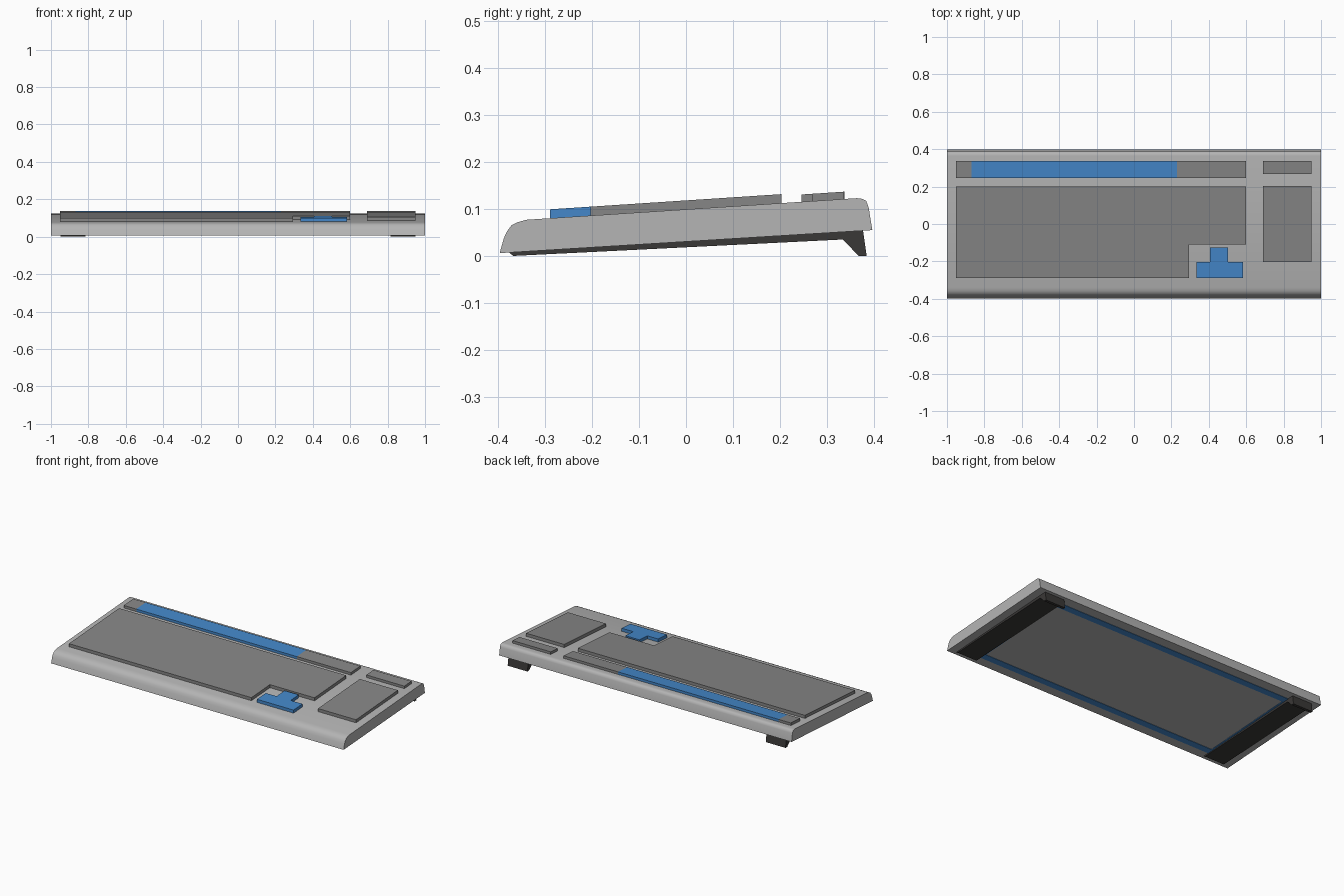
import bpy, bmesh, math
from mathutils import Vector

if "Cube" in bpy.data.objects:
    bpy.data.objects.remove(bpy.data.objects["Cube"])


def material(name, rgb):
    m = bpy.data.materials.new(name)
    m.diffuse_color = (*rgb, 1)
    m.use_nodes = True
    m.node_tree.nodes["Principled BSDF"].inputs["Base Color"].default_value = m.diffuse_color
    return m


LIGHT = material("light grey", (0.46, 0.46, 0.46))
GREY = material("key grey", (0.24, 0.24, 0.24))
BLUE = material("blue", (0.058, 0.245, 0.59))
BLACK = material("black", (0.042, 0.040, 0.038))


def top_z(y):
    return 0.077 + 0.0655 * (y + 0.34)


def bottom_z(y):
    return 0.006 + 0.0618 * (y + 0.397)


def finish(name, bm, *mats):
    bmesh.ops.recalc_face_normals(bm, faces=bm.faces)
    me = bpy.data.meshes.new(name)
    bm.to_mesh(me)
    bm.free()
    for m in mats:
        me.materials.append(m)
    ob = bpy.data.objects.new(name, me)
    bpy.context.collection.objects.link(ob)
    return ob


def side_profile(name, yz, x0, x1, mat):
    """Extrude a side profile along x."""
    bm = bmesh.new()
    f = bm.faces.new([bm.verts.new((x0, y, z)) for y, z in yz])
    r = bmesh.ops.extrude_face_region(bm, geom=[f])
    bmesh.ops.translate(bm, vec=(x1 - x0, 0, 0),
                        verts=[v for v in r["geom"] if isinstance(v, bmesh.types.BMVert)])
    return finish(name, bm, mat)


def key_block(name, xy, height, mat, stripe=None):
    """Raised block following the sloped top; stripe = x range in blue."""
    bm = bmesh.new()
    f = bm.faces.new([bm.verts.new((x, y, top_z(y) - 0.004)) for x, y in xy])
    r = bmesh.ops.extrude_face_region(bm, geom=[f])
    bmesh.ops.translate(bm, vec=(0, 0, height + 0.004),
                        verts=[v for v in r["geom"] if isinstance(v, bmesh.types.BMVert)])
    if stripe:
        for x in stripe:
            bmesh.ops.bisect_plane(bm, geom=bm.verts[:] + bm.edges[:] + bm.faces[:],
                                   plane_co=(x, 0, 0), plane_no=(1, 0, 0))
        for f in bm.faces:
            if stripe[0] < f.calc_center_median().x < stripe[1]:
                f.material_index = 1
    return finish(name, bm, mat, BLUE)


def rect(x0, x1, y0, y1):
    return [(x0, y0), (x1, y0), (x1, y1), (x0, y1)]


# Wedge-shaped case with rounded front and back edges
case = side_profile("case", [
    (-0.397, 0.006), (-0.388, 0.038), (-0.381, 0.053), (-0.372, 0.065),
    (-0.358, 0.072), (-0.34, 0.077), (0.364, 0.123), (0.376, 0.1215),
    (0.384, 0.117), (0.389, 0.104), (0.397, 0.055)], -1, 1, LIGHT)
bpy.context.view_layer.objects.active = case
case.select_set(True)
bpy.ops.object.shade_smooth_by_angle(angle=math.radians(50))

# Key groups
key_block("main_keys", [(-0.953, -0.29), (0.295, -0.29), (0.295, -0.11),
                        (0.6, -0.11), (0.6, 0.2), (-0.953, 0.2)], 0.019, GREY)
key_block("function_keys", rect(-0.953, 0.6, 0.246, 0.338), 0.0155, GREY, (-0.868, 0.23))
key_block("number_pad", rect(0.69, 0.95, -0.204, 0.204), 0.019, GREY)
key_block("small_keys", rect(0.69, 0.95, 0.268, 0.337), 0.0155, GREY)
key_block("arrow_keys", [(0.333, -0.29), (0.583, -0.29), (0.583, -0.204), (0.503, -0.204),
                         (0.503, -0.126), (0.407, -0.126), (0.407, -0.204), (0.333, -0.204)],
          0.019, BLUE)

# Feet: long runners with a leg at the back
for side, s in (("left", -1), ("right", 1)):
    side_profile(side + "_foot", [
        (-0.379, 0.009), (-0.368, 0.0), (0.334, 0.035), (0.368, 0.0),
        (0.385, 0.0), (0.377, 0.056)], s * 0.815, s * 0.95, BLACK)

# Thin blue frame under the case
bm = bmesh.new()
for x0, x1, y0, y1 in ((-0.82, 0.82, -0.34, -0.30), (-0.82, 0.82, 0.30, 0.34),
                       (-0.82, -0.805, -0.30, 0.30), (0.805, 0.82, -0.30, 0.30)):
    f = bm.faces.new([bm.verts.new((x, y, bottom_z(y) - 0.002)) for x, y in rect(x0, x1, y0, y1)])
    r = bmesh.ops.extrude_face_region(bm, geom=[f])
    bmesh.ops.translate(bm, vec=(0, 0, 0.004),
                        verts=[v for v in r["geom"] if isinstance(v, bmesh.types.BMVert)])
finish("underside_frame", bm, BLUE)
